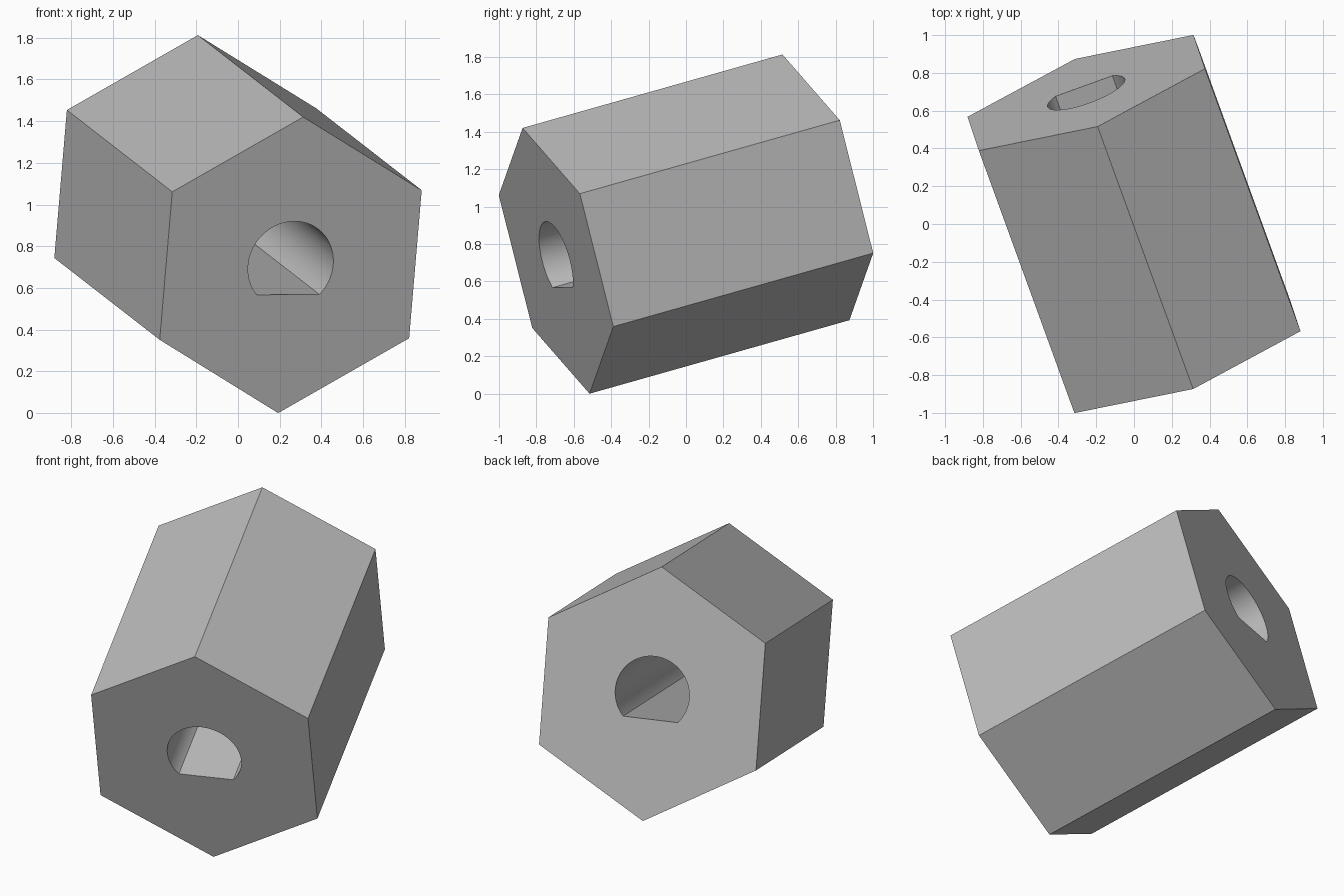
import bpy, bmesh
from math import sin, cos, pi, asin, radians
from mathutils import Vector, Matrix

cube = bpy.data.objects.get("Cube")
if cube:
    bpy.data.objects.remove(cube)

HEX_RADIUS = 0.735
BORE_RADIUS = 0.217
FLAT_OFFSET = 0.147     # distance from the axis to the flat of the bore
LENGTH = 1.53
BORE_STEPS = 64

grey = bpy.data.materials.new("plain grey")
grey.use_nodes = True
colour = (0.5, 0.5, 0.5, 1)
grey.diffuse_color = colour
grey.node_tree.nodes["Principled BSDF"].inputs["Base Color"].default_value = colour


def add_loop(bm, points):
    """Closed ring of edges in the plane of one end."""
    verts = [bm.verts.new((x, y, -LENGTH / 2)) for x, y in points]
    return [bm.edges.new((a, b)) for a, b in zip(verts, verts[1:] + verts[:1])]


# Hexagon outline, one corner up
hexagon = [(HEX_RADIUS * sin(i * pi / 3), HEX_RADIUS * cos(i * pi / 3)) for i in range(6)]

# D-shaped bore outline: an arc closed by a flat at the bottom
start = -asin(FLAT_OFFSET / BORE_RADIUS)
sweep = pi - 2 * start
angles = [start + sweep * i / BORE_STEPS for i in range(BORE_STEPS + 1)]
bore = [(BORE_RADIUS * cos(a), BORE_RADIUS * sin(a)) for a in angles]

# Fill between the outlines and extrude along the axis
bm = bmesh.new()
edges = add_loop(bm, hexagon) + add_loop(bm, bore)
bmesh.ops.triangle_fill(bm, use_beauty=True, edges=edges)
extruded = bmesh.ops.extrude_face_region(bm, geom=bm.faces[:], use_keep_orig=True)
top = [v for v in extruded["geom"] if isinstance(v, bmesh.types.BMVert)]
bmesh.ops.translate(bm, verts=top, vec=(0, 0, LENGTH))
bmesh.ops.recalc_face_normals(bm, faces=bm.faces[:])

mesh = bpy.data.meshes.new("hex_spacer")
bm.to_mesh(mesh)
bm.free()
mesh.materials.append(grey)
spacer = bpy.data.objects.new("hex_spacer", mesh)
bpy.context.collection.objects.link(spacer)

# Tilt the axis and lift the part to the ground
axis = Vector((-0.506, 1.39, 0.393)).normalized()
side = Vector((0.08, -0.238, 0.966)).cross(axis).normalized()
up = axis.cross(side)
turn = Matrix((side, up, axis)).transposed().to_4x4()
spacer.matrix_world = Matrix.Translation((0, 0, 0.906)) @ turn

# Smooth bore wall, sharp edges elsewhere
bpy.ops.object.select_all(action="DESELECT")
spacer.select_set(True)
bpy.context.view_layer.objects.active = spacer
bpy.ops.object.shade_smooth_by_angle(angle=radians(30))
